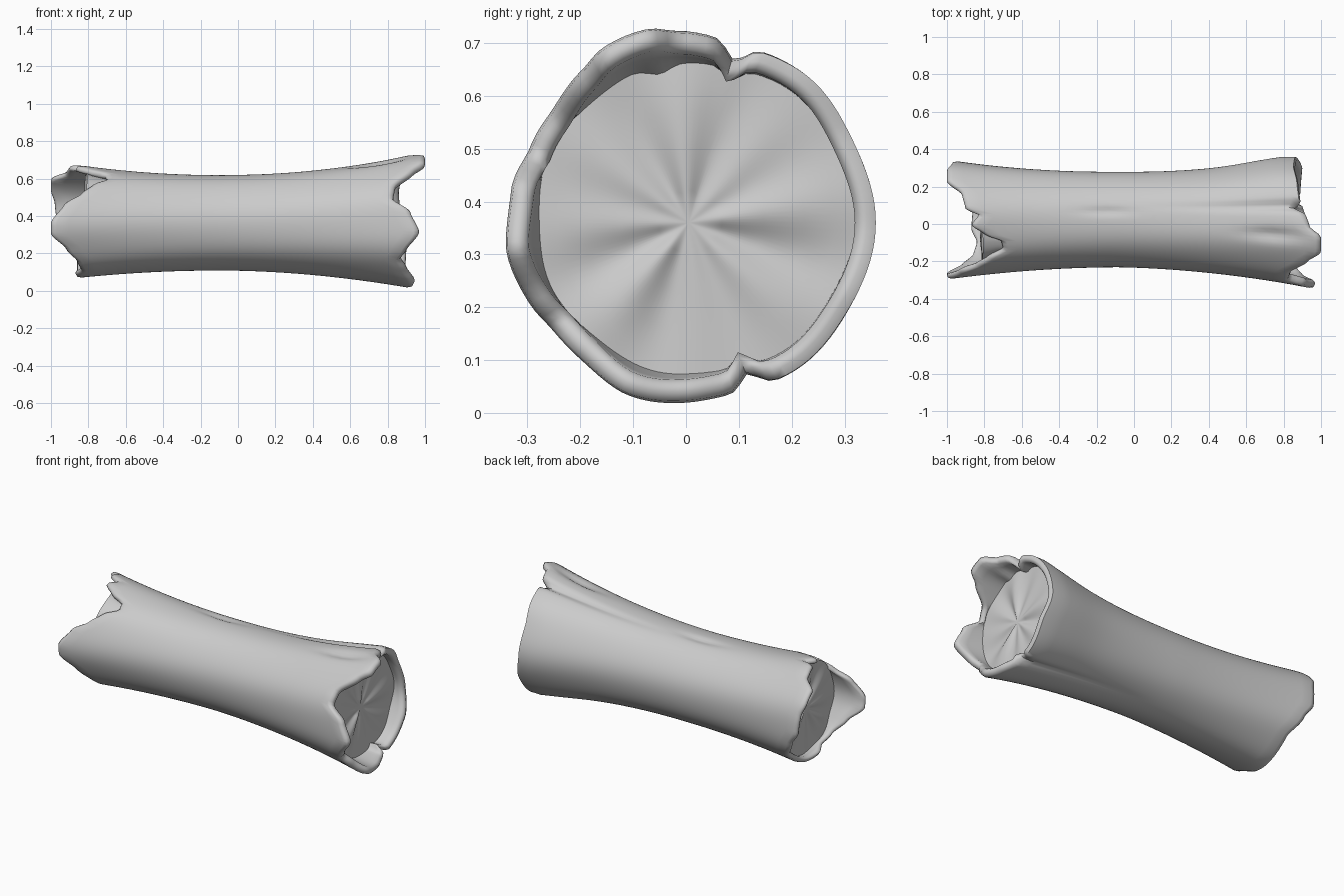
import bpy, bmesh, math

cube = bpy.data.objects.get("Cube")
if cube:
    bpy.data.objects.remove(cube, do_unlink=True)

SIDES, STEPS = 120, 30

# Torn ends: angle in degrees (0 = back, 90 = top) and how far the bark reaches
LEFT_RIM = [(0, .97), (20, .98), (32, 1), (48, 1), (62, .92), (79, .9), (84, .83), (95, .87),
            (106, .8), (114, .71), (124, .7), (135, .78), (147, .84), (160, .93), (180, 1),
            (192, 1), (210, .92), (228, .86), (245, .84), (260, .87), (290, .86), (320, .86), (345, .92)]
RIGHT_RIM = [(0, .87), (30, .86), (55, .88), (70, .89), (75, .86), (82, .92), (93, .94), (101, 1),
             (116, 1), (125, .94), (143, .84), (156, .83), (168, .92), (188, .97), (207, .9),
             (217, .87), (230, .9), (250, .945), (270, .93), (288, .9), (292, .86), (300, .89), (335, .9)]


def rim(table, deg):
    """Eased interpolation round a closed rim."""
    pts = table + [(table[0][0] + 360, table[0][1])]
    for (a, va), (b, vb) in zip(pts, pts[1:]):
        if a <= deg <= b:
            t = (deg - a) / (b - a)
            t = (t + t * t * (3 - 2 * t)) / 2
            return va + (vb - va) * t


def bump(v, centre, width):
    return math.exp(-((v - centre) / width) ** 2)


def bark_radius(x, deg):
    """Waisted trunk with a lopsided swell, seams and dents."""
    d = x + .1
    ang = math.radians(deg)
    r = .255 + (.096 if d > 0 else .08) * d * d
    end = min(1, d * d)
    r += .014 * end * math.cos(ang - math.pi / 4)
    r += .003 * math.sin(7 * ang + 2 * x) * (.4 + end)
    r += .012 * bump(x, .72, .2) * max(0, math.cos(ang))
    if d > 0:
        r -= .03 * end * (bump(deg, 74, 4) + bump(deg, 291, 4))
    r -= .012 * bump(deg, 80, 5) * bump(x, -.15, .12)
    r -= .022 * bump(deg, 101, 6) * bump(x, .75, .14)
    return r


def place(x, r, deg):
    a = math.radians(deg)
    cy = .025 - .022 * max(0, x + .1) - .006 * max(0, -x)
    cz = .365 - .006 * max(0, x)
    return (x, cy + r * math.cos(a), cz + r * math.sin(a))


def end_column(side, edge, deg):
    """Wood face, hollow wall and rounded lip, listed from the middle outward."""
    face = .81
    wall = .05 if side > 0 else .035
    inner = bark_radius(side * face, deg) - wall + .01
    col = []
    for f in (.2, .45, .7, .88, 1):
        crease = .022 * f * (1.1 - f) * (math.sin(math.radians(deg * 5)) + math.sin(math.radians(deg * 8 + 50)))
        col.append((side * (face + crease), inner * f))
    lip = bark_radius(side * edge, deg)
    for f in (.35, .7):
        col.append((side * (face + (edge - .02 - face) * f), inner + (lip - wall - inner) * f))
    col.append((side * (edge - .015), lip - wall))
    col.append((side * (edge - .003), lip - wall * .8))
    col.append((side * edge, lip - wall * .55))
    col.append((side * (edge - .008), lip - wall * .2))
    return col


def build_log():
    bm = bmesh.new()
    columns = []
    for i in range(SIDES):
        deg = 360 * i / SIDES
        lo, hi = rim(LEFT_RIM, deg), rim(RIGHT_RIM, deg)
        curl = .03 + .05 * max(0, math.cos(math.radians(deg)))
        col = end_column(-1, lo, deg)
        x0, x1 = -lo + .03, hi - curl
        for k in range(STEPS + 1):
            x = x0 + (x1 - x0) * k / STEPS
            col.append((x, bark_radius(x, deg)))
        col += reversed(end_column(1, hi, deg))
        columns.append([bm.verts.new(place(x, r, deg)) for x, r in col])
    for a, b in zip(columns, columns[1:] + columns[:1]):
        for k in range(len(a) - 1):
            bm.faces.new((a[k], a[k + 1], b[k + 1], b[k]))
    # Close the middle of both wood faces
    for k, x in ((0, -.81), (-1, .81)):
        centre = bm.verts.new(place(x, 0, 0))
        for a, b in zip(columns, columns[1:] + columns[:1]):
            bm.faces.new((a[k], b[k], centre))
    bmesh.ops.recalc_face_normals(bm, faces=bm.faces)
    mesh = bpy.data.meshes.new("hollow_log")
    bm.to_mesh(mesh)
    bm.free()
    obj = bpy.data.objects.new("hollow_log", mesh)
    bpy.context.collection.objects.link(obj)
    return obj


log = build_log()

# Plain pale grey
grey = bpy.data.materials.new("pale_grey")
grey.use_nodes = True
colour = (.6, .6, .6, 1)
grey.diffuse_color = colour
grey.node_tree.nodes["Principled BSDF"].inputs["Base Color"].default_value = colour
log.data.materials.append(grey)

bpy.ops.object.select_all(action="DESELECT")
log.select_set(True)
bpy.context.view_layer.objects.active = log
bpy.ops.object.shade_smooth_by_angle(angle=math.radians(60))
